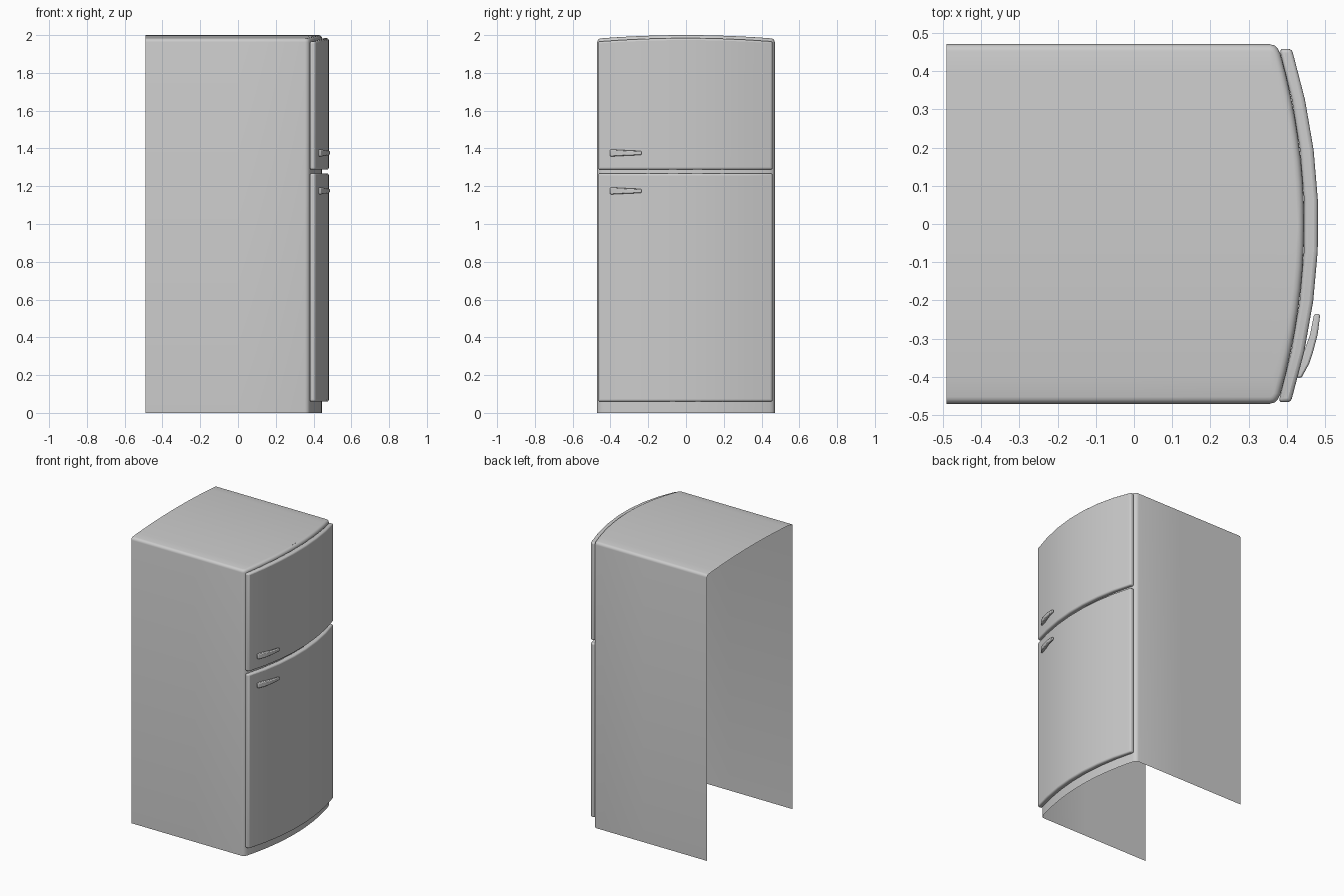
import bpy, bmesh, math

if "Cube" in bpy.data.objects:
    bpy.data.objects.remove(bpy.data.objects["Cube"])


def finish(name, bm, bevel=0, segments=3, angle=40):
    bmesh.ops.remove_doubles(bm, verts=bm.verts, dist=1e-5)
    bmesh.ops.recalc_face_normals(bm, faces=bm.faces)
    mesh = bpy.data.meshes.new(name)
    bm.to_mesh(mesh)
    bm.free()
    ob = bpy.data.objects.new(name, mesh)
    bpy.context.collection.objects.link(ob)
    if bevel:
        mod = ob.modifiers.new("rounded_edges", 'BEVEL')
        mod.width, mod.segments = bevel, segments
        mod.limit_method, mod.angle_limit = 'ANGLE', math.radians(angle)
    bpy.ops.object.select_all(action='DESELECT')
    ob.select_set(True)
    bpy.context.view_layer.objects.active = ob
    bpy.ops.object.shade_smooth_by_angle(angle=math.radians(35))
    return ob


def grid(bm, rows):
    """Skin a rectangular grid of points with quads."""
    vs = [[bm.verts.new(p) for p in row] for row in rows]
    for a, b in zip(vs, vs[1:]):
        for i in range(len(a) - 1):
            bm.faces.new((a[i], a[i + 1], b[i + 1], b[i]))


def loft(name, sections, bevel, segments):
    """Closed solid from box sections (y, x_in, x_out, z_low, z_high)."""
    bm = bmesh.new()
    rings = [[bm.verts.new(p) for p in ((a, y, lo), (b, y, lo), (b, y, hi), (a, y, hi))]
             for y, a, b, lo, hi in sections]
    for r, s in zip(rings, rings[1:]):
        for i in range(4):
            j = (i + 1) % 4
            bm.faces.new((r[i], r[j], s[j], s[i]))
    bm.faces.new(rings[0])
    bm.faces.new(rings[-1])
    return finish(name, bm, bevel, segments)


def crown(y):
    return 2.0 - 0.018 * (y / 0.46) ** 2


def front(y):
    return 0.445 - 0.065 * (y / 0.455) ** 2


# cabinet: open-backed, open-bottomed shell with rounded top edge
def outline(d):
    """Half plan from back to front centre, inset by d."""
    w = 0.47 - d
    pts = [(-0.49, w), (0.0, w), (0.355, w)]
    r = 0.025 - d
    for t in (30, 60):
        a = math.radians(t)
        pts.append((0.355 + r * math.sin(a), 0.445 + r * math.cos(a)))
    for i in range(9):
        y = 0.443 * (1 - i / 8)
        pts.append((front(y) - d, y))
    return pts


R = 0.018
bm = bmesh.new()
rings = [[(x, y, 0) for x, y in outline(0)]]
for k in range(5):
    a = math.radians(22.5 * k)
    rings.append([(x, y, crown(y) - R + R * math.sin(a))
                  for x, y in outline(R * (1 - math.cos(a)))])
for side in (1, -1):
    grid(bm, [[(x, side * y, z) for x, y, z in ring] for ring in rings])
# crowned top panel spans between the two sides
N = 16
grid(bm, [[(x, y * (1 - 2 * j / N), crown(y * (1 - 2 * j / N))) for j in range(N + 1)]
          for x, y in outline(R)[:-1]])
tip = outline(R)[-2:]
bm.faces.new([bm.verts.new(p) for p in (
    (tip[0][0], tip[0][1], crown(tip[0][1])),
    (tip[1][0], 0, crown(0)),
    (tip[0][0], -tip[0][1], crown(tip[0][1])))])
bmesh.ops.dissolve_degenerate(bm, dist=1e-6, edges=bm.edges)
finish("cabinet", bm)


# bowed doors
def door(name, low, high):
    sections = []
    for i in range(8):
        y = -0.466 + 0.924 * i / 7
        sections.append((y, front(y) + 0.001, 0.482 - 0.07 * (y / 0.46) ** 2, low, high(y)))
    loft(name, sections, 0.01, 3)


door("fridge_door", 0.06, lambda y: 1.268)
door("freezer_door", 1.288, lambda y: crown(y) - 0.016)

# tapered handles, rooted in the door and free at the tip
HANDLE = [(-0.402, 0.425, 0.438, 0.018), (-0.365, 0.432, 0.458, 0.017),
          (-0.335, 0.444, 0.468, 0.015), (-0.29, 0.460, 0.480, 0.013),
          (-0.235, 0.471, 0.487, 0.010)]
for name, z in (("fridge_handle", 1.175), ("freezer_handle", 1.376)):
    loft(name, [(y, a, b, z - h, z + h) for y, a, b, h in HANDLE], 0.005, 2)
